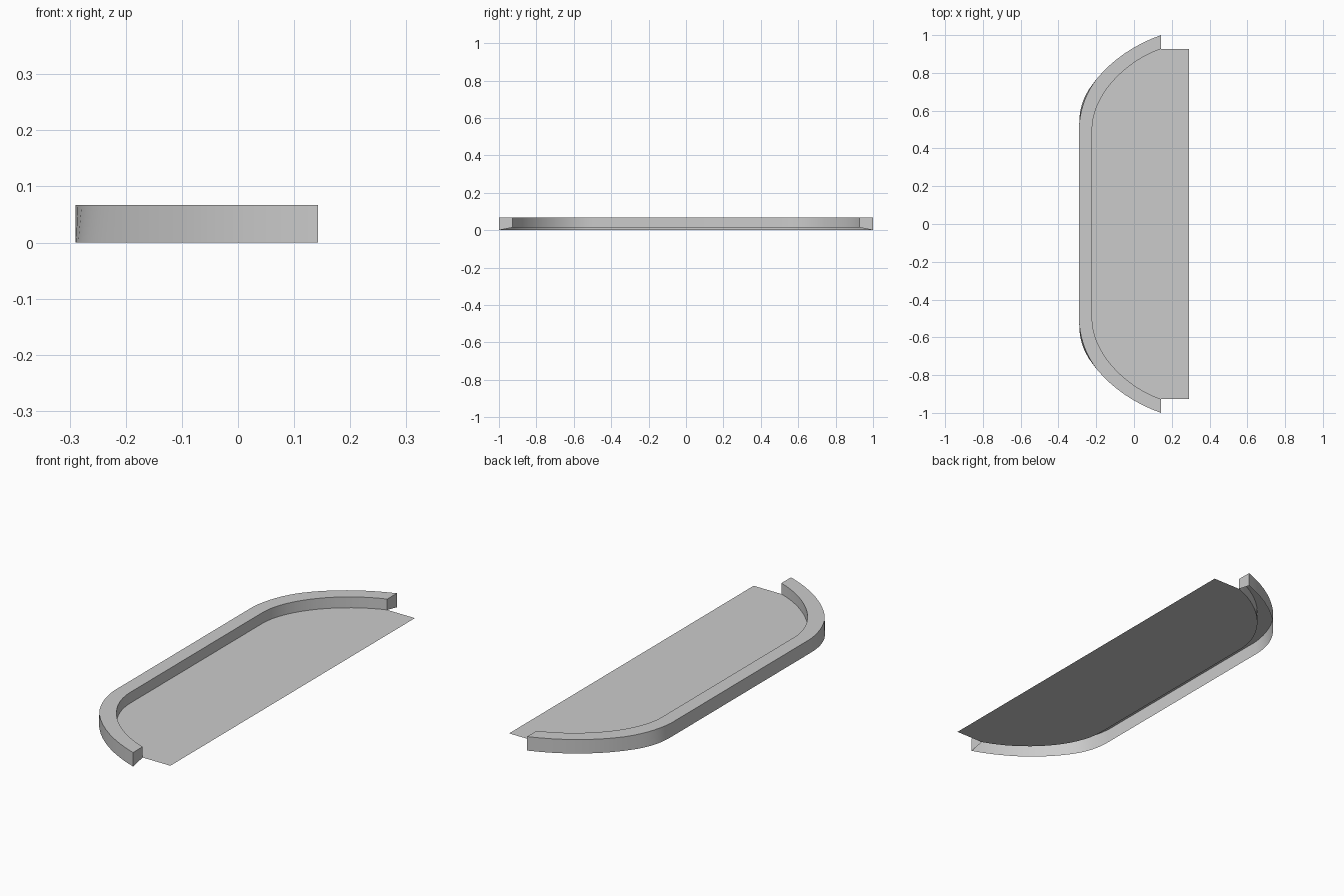
import bpy, bmesh, math
from mathutils import Vector
from mathutils.geometry import interpolate_bezier

cube = bpy.data.objects.get("Cube")
if cube:
    bpy.data.objects.remove(cube)

HEIGHT, FLOOR_Z = 0.067, 0.015
FRONT_X, END_Y = 0.29, 0.927

grey = bpy.data.materials.new("plain_grey")
grey.use_nodes = True
grey.diffuse_color = (0.6, 0.6, 0.6, 1)
grey.node_tree.nodes["Principled BSDF"].inputs["Base Color"].default_value = (0.6, 0.6, 0.6, 1)


def bezier(points, count):
    a, b, c, d = (Vector(p) for p in points)
    return [Vector(p[:2]) for p in interpolate_bezier(a, b, c, d, count)]


def mirrored(half):
    """Continue a half outline through its mirror image across y = 0."""
    return half + [Vector((p.x, -p.y)) for p in reversed(half)]


def make_object(name, bm):
    mesh = bpy.data.meshes.new(name)
    bm.to_mesh(mesh)
    bm.free()
    mesh.materials.append(grey)
    obj = bpy.data.objects.new(name, mesh)
    bpy.context.collection.objects.link(obj)
    return obj


# Outlines from the open end round to the straight back
inner = mirrored(bezier([(0.143, END_Y), (-0.05, 0.86), (-0.222, 0.68), (-0.222, 0.5)], 17))
sweep = bezier([(0.143, 1), (0.0, 0.95), (-0.12, 0.865), (-0.2, 0.765)], 9)
foot = mirrored(sweep + bezier([(-0.2, 0.765), (-0.262, 0.69), (-0.29, 0.625), (-0.29, 0.53)], 9)[1:])
brow = mirrored(sweep + bezier([(-0.2, 0.765), (-0.246, 0.705), (-0.281, 0.625), (-0.29, 0.53)], 9)[1:])

# Raised rim: outer wall, top and inner wall, open underneath
bm = bmesh.new()
rings = []
for f, b, i in zip(foot, brow, inner):
    section = [(*f, 0), (*b, HEIGHT), (*i, HEIGHT), (*i, FLOOR_Z)]
    rings.append([bm.verts.new(p) for p in section])
for r, s in zip(rings, rings[1:]):
    for k in range(3):
        bm.faces.new((r[k], s[k], s[k + 1], r[k + 1]))
# End caps
bm.faces.new(rings[0])
bm.faces.new(rings[-1][::-1])
rim = make_object("raised_rim", bm)

bpy.ops.object.select_all(action='DESELECT')
rim.select_set(True)
bpy.context.view_layer.objects.active = rim
bpy.ops.object.shade_smooth_by_angle(angle=math.radians(30))

# Flat floor sheet
bm = bmesh.new()
outline = inner + [Vector((FRONT_X, -END_Y)), Vector((FRONT_X, END_Y))]
bm.faces.new([bm.verts.new((*p, FLOOR_Z)) for p in outline])
make_object("floor_sheet", bm)
